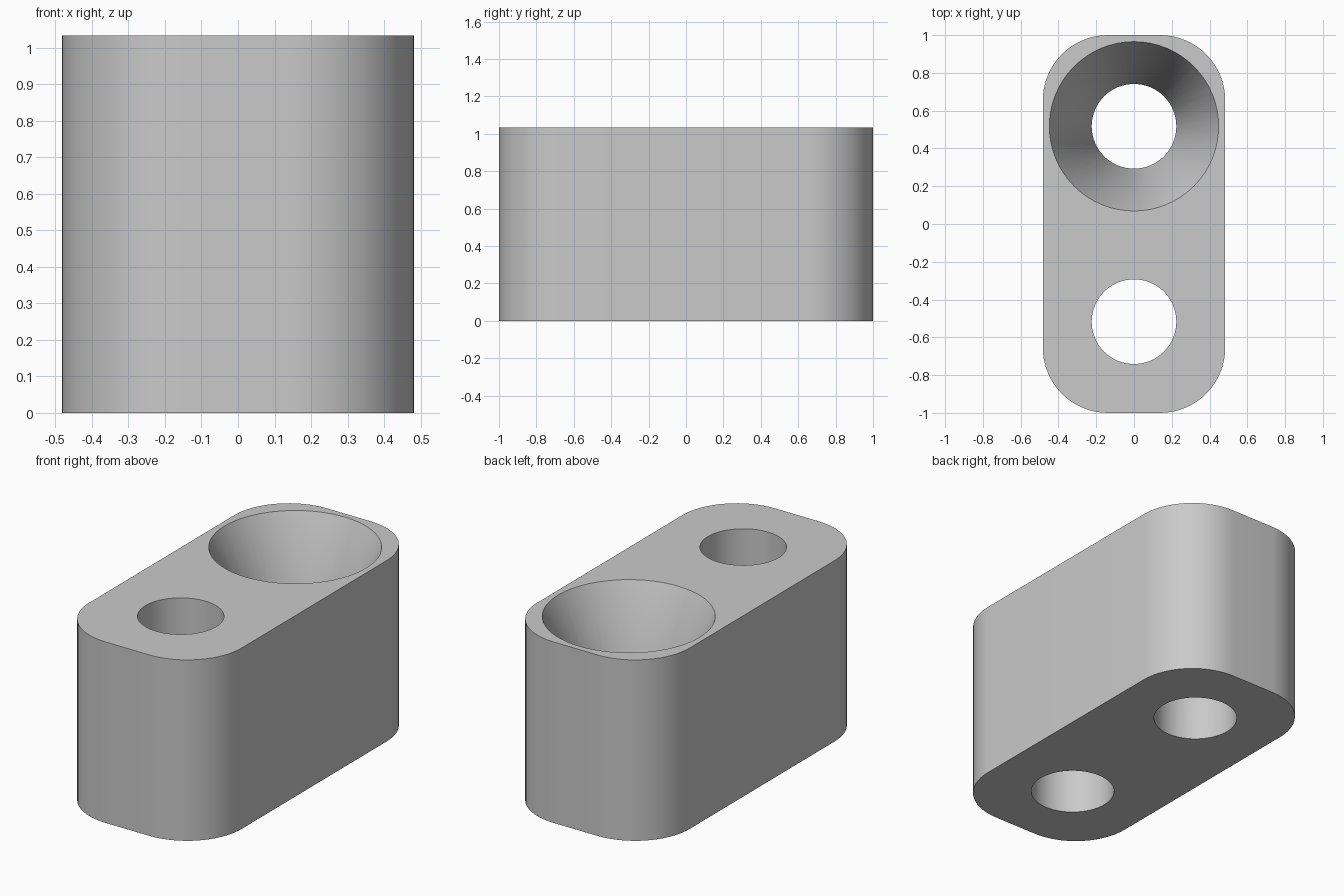
import bpy
import bmesh
from math import cos, sin, pi, radians

UNIT = 2 / 58                       # block length divided into 58 units
WIDTH, LENGTH, HEIGHT = 28 * UNIT, 2.0, 30 * UNIT
CORNER, BORE, SPACING = 10 * UNIT, 6.5 * UNIT, 15 * UNIT

if "Cube" in bpy.data.objects:
    bpy.data.objects.remove(bpy.data.objects["Cube"], do_unlink=True)

grey = bpy.data.materials.new("plain grey")
grey.use_nodes = True
colour = (0.59, 0.59, 0.59, 1)
grey.diffuse_color = colour
grey.node_tree.nodes["Principled BSDF"].inputs["Base Color"].default_value = colour


def stack(name, loops):
    """Closed solid skinned through a stack of equal-sized loops."""
    bm = bmesh.new()
    rings = [[bm.verts.new(p) for p in loop] for loop in loops]
    n = len(rings[0])
    for low, high in zip(rings, rings[1:]):
        for i in range(n):
            j = (i + 1) % n
            bm.faces.new((low[i], low[j], high[j], high[i]))
    bm.faces.new(rings[0][::-1])
    bm.faces.new(rings[-1])
    mesh = bpy.data.meshes.new(name)
    bm.to_mesh(mesh)
    bm.free()
    mesh.materials.append(grey)
    obj = bpy.data.objects.new(name, mesh)
    bpy.context.collection.objects.link(obj)
    return obj


def rounded_outline(z, steps=16):
    corners = ((1, 1), (-1, 1), (-1, -1), (1, -1))
    return [(sx * (WIDTH / 2 - CORNER) + CORNER * cos(pi / 2 * (k + s / steps)),
             sy * (LENGTH / 2 - CORNER) + CORNER * sin(pi / 2 * (k + s / steps)), z)
            for k, (sx, sy) in enumerate(corners) for s in range(steps + 1)]


def circle(y, z, radius, sides=64):
    return [(radius * cos(2 * pi * i / sides), y + radius * sin(2 * pi * i / sides), z)
            for i in range(sides)]


# Block with rounded corners
block = stack("rounded_block", [rounded_outline(0), rounded_outline(HEIGHT)])

# Front straight bore, rear bore opening into a funnel
over = 0.1
slope = BORE / (HEIGHT / 2)
cutters = [
    stack("front_bore_cutter", [circle(-SPACING, -over, BORE),
                                circle(-SPACING, HEIGHT + over, BORE)]),
    stack("rear_funnel_cutter", [circle(SPACING, -over, BORE),
                                 circle(SPACING, HEIGHT / 2, BORE),
                                 circle(SPACING, HEIGHT + over, 2 * BORE + over * slope)]),
]
bpy.ops.object.select_all(action="DESELECT")
bpy.context.view_layer.objects.active = block
block.select_set(True)
for cutter in cutters:
    cutter.hide_render = True
    cut = block.modifiers.new(cutter.name, "BOOLEAN")
    cut.operation = "DIFFERENCE"
    cut.solver = "EXACT"
    cut.object = cutter
    bpy.ops.object.modifier_apply(modifier=cut.name)
for cutter in cutters:
    bpy.data.objects.remove(cutter, do_unlink=True)

bpy.ops.object.shade_smooth_by_angle(angle=radians(30))
